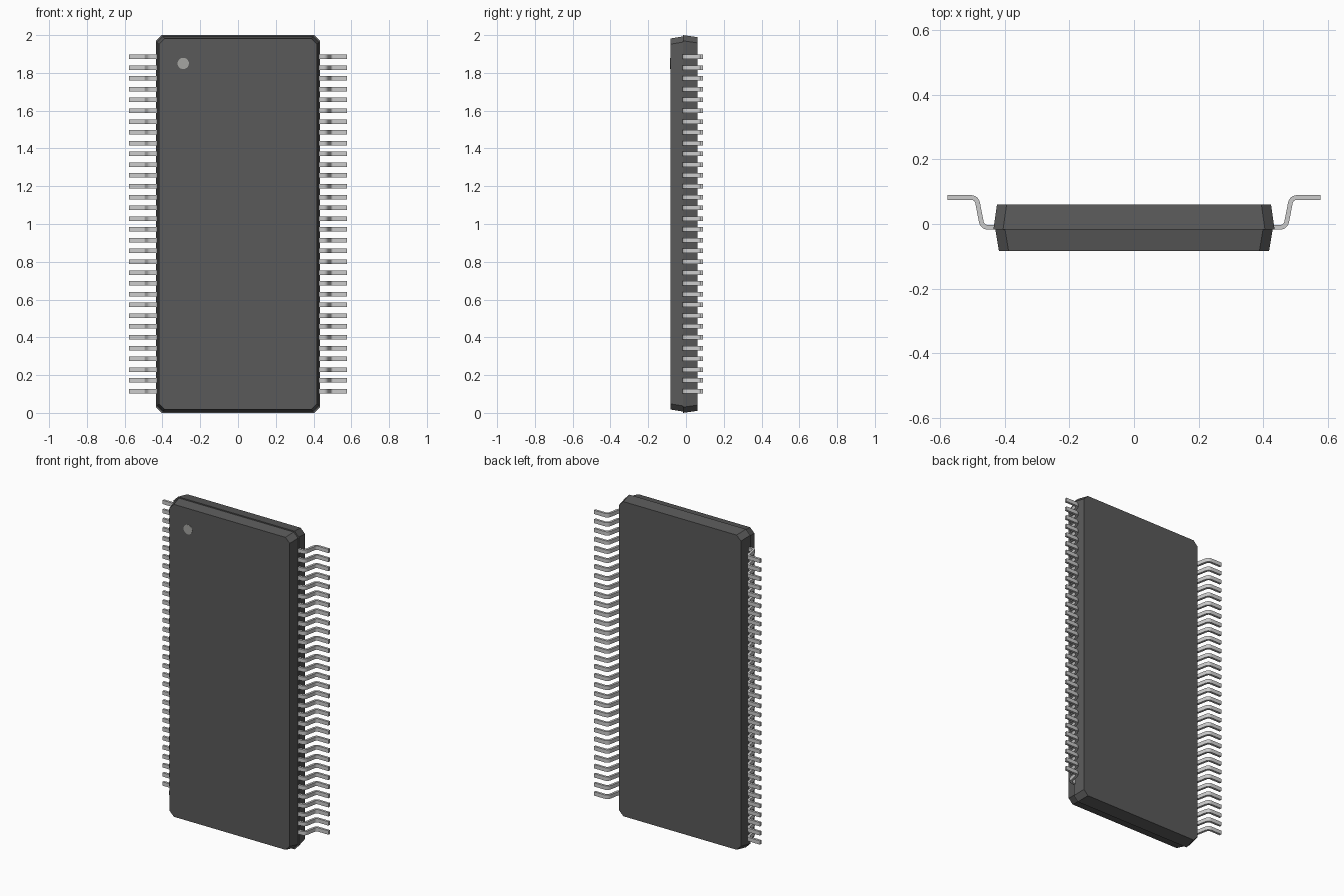
import bpy, bmesh, math
from mathutils import Vector

if "Cube" in bpy.data.objects:
    bpy.data.objects.remove(bpy.data.objects["Cube"])

def material(name, c):
    m = bpy.data.materials.new(name)
    m.diffuse_color = (*c, 1)
    m.use_nodes = True
    m.node_tree.nodes["Principled BSDF"].inputs["Base Color"].default_value = m.diffuse_color
    return m

DARK = material("dark_plastic", (0.10, 0.10, 0.10))
METAL = material("lead_metal", (0.58, 0.57, 0.55))
MARK = material("marker_grey", (0.38, 0.38, 0.36))

def finish(name, bm, mat):
    bmesh.ops.recalc_face_normals(bm, faces=bm.faces)
    me = bpy.data.meshes.new(name)
    bm.to_mesh(me)
    bm.free()
    me.materials.append(mat)
    ob = bpy.data.objects.new(name, me)
    bpy.context.collection.objects.link(ob)
    return ob

def chamfered_ring(bm, hx, hz, y, cut=0.03):
    corners = [(hx, hz - cut), (hx - cut, hz), (-hx + cut, hz), (-hx, hz - cut),
               (-hx, -hz + cut), (-hx + cut, -hz), (hx - cut, -hz), (hx, -hz + cut)]
    return [bm.verts.new((x, y, 1 + z)) for x, z in corners]

def skin(bm, a, b):
    bm.faces.new(a)
    bm.faces.new(b[::-1])
    n = len(a)
    for i in range(n):
        bm.faces.new((a[i], b[i], b[(i + 1) % n], a[(i + 1) % n]))

# Two drafted halves of the package, the front one slightly smaller
def body_half(name, seam, face):
    bm = bmesh.new()
    skin(bm, chamfered_ring(bm, *seam), chamfered_ring(bm, *face))
    finish(name, bm, DARK)

SEAM = -0.017
body_half("body_front_half", (0.429, 0.993, SEAM), (0.418, 0.982, -0.083))
body_half("body_back_half", (0.435, 1.0, SEAM), (0.424, 0.989, 0.06))

# Gull-wing lead: centre line with rounded bends, thickened in xy
def rounded_path(points, radius, steps=5):
    pts = [Vector(p) for p in points]
    out = [pts[0]]
    for a, b, c in zip(pts, pts[1:], pts[2:]):
        u, v = (a - b).normalized(), (c - b).normalized()
        half = u.angle(v) / 2
        reach = radius / math.tan(half)
        centre = b + (u + v).normalized() * radius / math.sin(half)
        p, q = b + u * reach - centre, b + v * reach - centre
        for i in range(steps + 1):
            t = i / steps
            out.append(centre + (p.lerp(q, t)).normalized() * radius)
    return out + [pts[-1]]

COUNT, PITCH, WIDTH, THICK = 32, 0.0571, 0.024, 0.0145
path = rounded_path([(0.40, -0.010), (0.469, -0.010), (0.487, 0.082), (0.577, 0.082)], 0.02)
left, right = [], []
for i, p in enumerate(path):
    d = (path[min(i + 1, len(path) - 1)] - path[max(i - 1, 0)]).normalized()
    side = Vector((-d.y, d.x)) * THICK / 2
    left.append(p + side)
    right.append(p - side)

bm = bmesh.new()
z0 = 1 - PITCH * (COUNT - 1) / 2
rings = []
for l, r in zip(left, right):
    rings.append([bm.verts.new((p.x, p.y, z0 + s * WIDTH / 2))
                  for p, s in ((l, -1), (l, 1), (r, 1), (r, -1))])
bm.faces.new(rings[0])
bm.faces.new(rings[-1][::-1])
for a, b in zip(rings, rings[1:]):
    for i in range(4):
        bm.faces.new((a[i], b[i], b[(i + 1) % 4], a[(i + 1) % 4]))
leads = finish("leads", bm, METAL)
bpy.context.view_layer.objects.active = leads
leads.select_set(True)
bpy.ops.object.shade_smooth_by_angle(angle=math.radians(35))
mirror = leads.modifiers.new("both_sides", 'MIRROR')
mirror.use_axis = (True, False, False)
array = leads.modifiers.new("row", 'ARRAY')
array.count = COUNT
array.use_relative_offset = False
array.use_constant_offset = True
array.constant_offset_displace = (0, 0, PITCH)

# First-pin marker dot on the front face
bm = bmesh.new()
bmesh.ops.create_cone(bm, cap_ends=True, segments=32, radius1=0.03, radius2=0.03, depth=0.004)
dot = finish("pin_marker_dot", bm, MARK)
dot.rotation_euler = (math.pi / 2, 0, 0)
dot.location = (-0.29, -0.082, 1.85)
